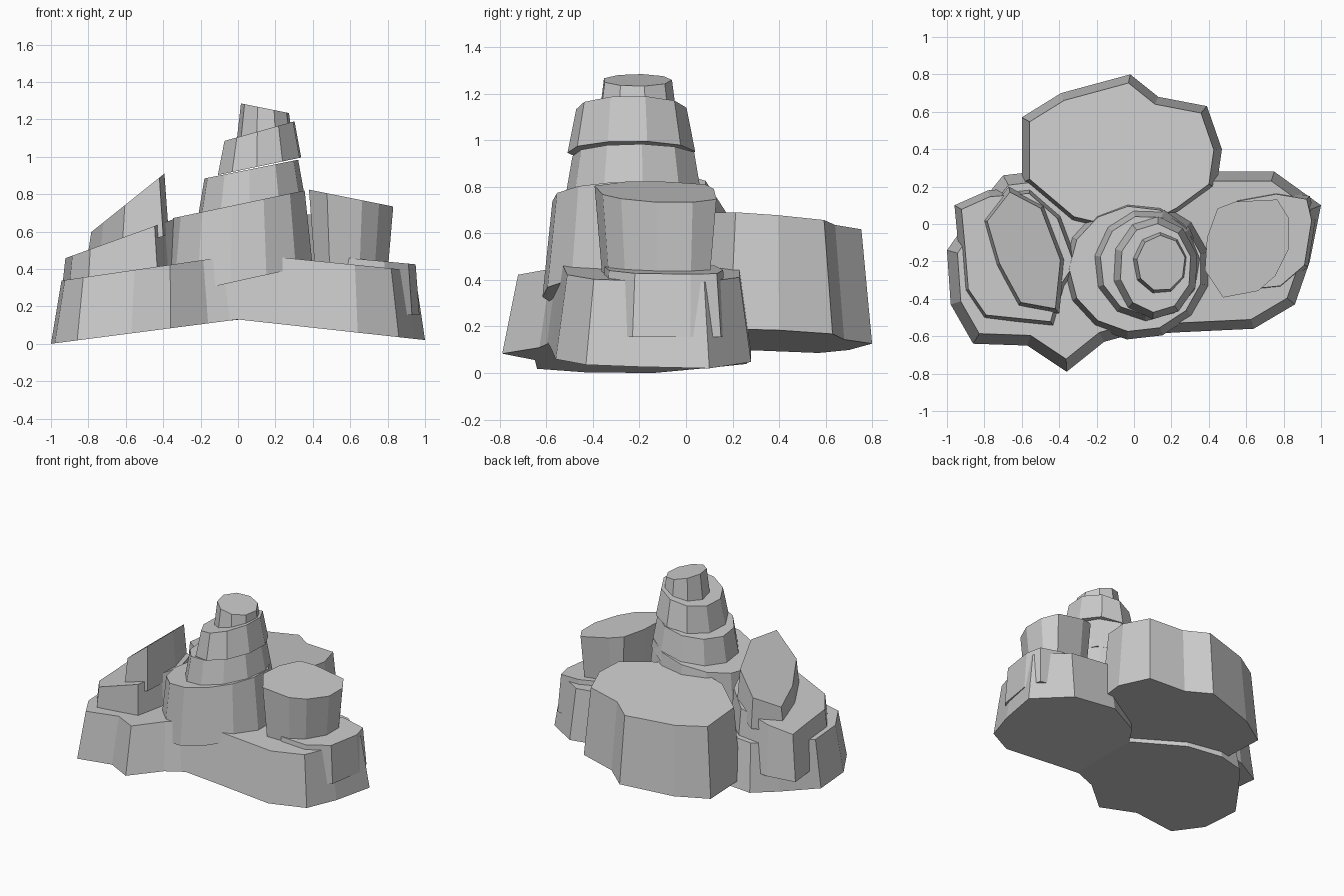
import bpy
import bmesh
import math
from mathutils import Vector

default_cube = bpy.data.objects.get("Cube")
if default_cube:
    bpy.data.objects.remove(default_cube, do_unlink=True)

# Single stone colour shared by every rock
stone = bpy.data.materials.new("grey_stone")
stone.use_nodes = True
stone.diffuse_color = (0.6, 0.6, 0.6, 1)
shader = next(node for node in stone.node_tree.nodes if node.type == "BSDF_PRINCIPLED")
shader.inputs["Base Color"].default_value = stone.diffuse_color
shader.inputs["Roughness"].default_value = 0.9


def tilted_plane(height, slope_x=0.0, slope_y=0.0):
    """Return a function giving the height of a tilted flat plane."""
    return lambda point: height + slope_x * point.x + slope_y * point.y


def oval(centre_x, centre_y, radius_x, radius_y, sides, turn=0.0):
    """Return the corner points of a low-poly oval."""
    angles = [math.tau * (step + turn) / sides for step in range(sides)]
    return [(centre_x + radius_x * math.cos(angle),
             centre_y + radius_y * math.sin(angle)) for angle in angles]


def inset_outline(points, distance):
    """Move every corner inward along its mitre (outline runs anticlockwise)."""
    result = []
    for index, point in enumerate(points):
        before = (point - points[index - 1]).normalized()
        after = (points[(index + 1) % len(points)] - point).normalized()
        normal_before = Vector((-before.y, before.x))
        normal_after = Vector((-after.y, after.x))
        mitre = normal_before + normal_after
        scale = distance / max(0.5, 1 + normal_before.dot(normal_after))
        result.append(point + mitre * scale)
    return result


def make_rock(name, outline, inset, bottom, top):
    """Build a tapered prism between two tilted planes."""
    lower = [Vector(point) for point in outline]
    upper = inset_outline(lower, inset)
    mesh = bpy.data.meshes.new(name)
    builder = bmesh.new()
    low_ring = [builder.verts.new((point.x, point.y, bottom(point))) for point in lower]
    high_ring = [builder.verts.new((point.x, point.y, top(point))) for point in upper]
    builder.faces.new(low_ring[::-1])
    builder.faces.new(high_ring)
    count = len(low_ring)
    for index in range(count):
        following = (index + 1) % count
        builder.faces.new((low_ring[index], low_ring[following],
                           high_ring[following], high_ring[index]))
    bmesh.ops.recalc_face_normals(builder, faces=builder.faces)
    builder.to_mesh(mesh)
    builder.free()
    mesh.materials.append(stone)
    rock = bpy.data.objects.new(name, mesh)
    bpy.context.collection.objects.link(rock)
    return rock


# Broad ground slabs
make_rock("back_slab",
          [(-.02, .8), (-.39, .7), (-.6, .57), (-.6, .22), (-.34, 0), (0, -.08),
           (.25, .05), (.44, .19), (.47, .4), (.39, .63), (.13, .68)],
          .042, tilted_plane(.16, .085, -.04), tilted_plane(.68, .07, -.08))
make_rock("right_base_slab",
          [(-1, -.14), (-.98, -.43), (-.86, -.64), (-.57, -.65), (-.36, -.79),
           (-.16, -.63), (.06, -.57), (.05, -.1), (-.3, .2), (-.53, .28),
           (-.7, .26), (-.83, .1)],
          .055, tilted_plane(.13, .13), tilted_plane(.475, .145))
make_rock("left_base_slab",
          [(1, .1), (.75, .28), (.4, .28), (.1, .1), (-.1, -.2), (-.1, -.6),
           (.22, -.58), (.64, -.56), (.86, -.43), (.94, -.2)],
          .05, tilted_plane(.13, -.11), tilted_plane(.485, -.1))

# Stepped ledge and slanted shard on the right
make_rock("right_ledge",
          [(-.96, .1), (-.94, -.11), (-.92, -.36), (-.81, -.52), (-.42, -.56),
           (-.36, -.34), (-.28, -.22), (-.38, .05), (-.55, .2), (-.78, .18)],
          .035, tilted_plane(.27, .15), tilted_plane(.79, .36))
make_rock("right_shard",
          [(-.81, .02), (-.74, -.22), (-.62, -.44), (-.4, -.48), (-.37, -.19),
           (-.48, .1), (-.67, .2)],
          .023, tilted_plane(.72, .36), tilted_plane(1.225, .8))

# Pad and flat-topped column on the left
make_rock("left_pad",
          [(.97, .02), (.94, .15), (.76, .18), (.54, .14), (.4, -.1),
           (.46, -.3), (.6, -.37), (.79, -.35), (.93, -.23)],
          .02, tilted_plane(.155), tilted_plane(.515, -.095))
make_rock("left_column",
          [(.47, .06), (.55, .09), (.75, .1), (.8, .02), (.8, -.12), (.73, -.26),
           (.65, -.33), (.49, -.36), (.41, -.24), (.42, -.08)],
          .03, tilted_plane(.46, -.1), tilted_plane(.9, -.2))

# Central spire, stacked from bottom to top
make_rock("spire_base", oval(.01, -.24, .4, .38, 13, .5), .042,
          tilted_plane(.335, .22), tilted_plane(.745, .21))
make_rock("spire_lower_tier", oval(.07, -.22, .295, .31, 11, .2), .04,
          tilted_plane(.68, .2), tilted_plane(.92, .2))
make_rock("spire_upper_tier", oval(.115, -.235, .23, .275, 10, .4), .035,
          tilted_plane(.925, .21), tilted_plane(1.105, .28))
make_rock("spire_cap", oval(.145, -.21, .16, .18, 9, .3), .028,
          tilted_plane(1.03), tilted_plane(1.288, -.2))
